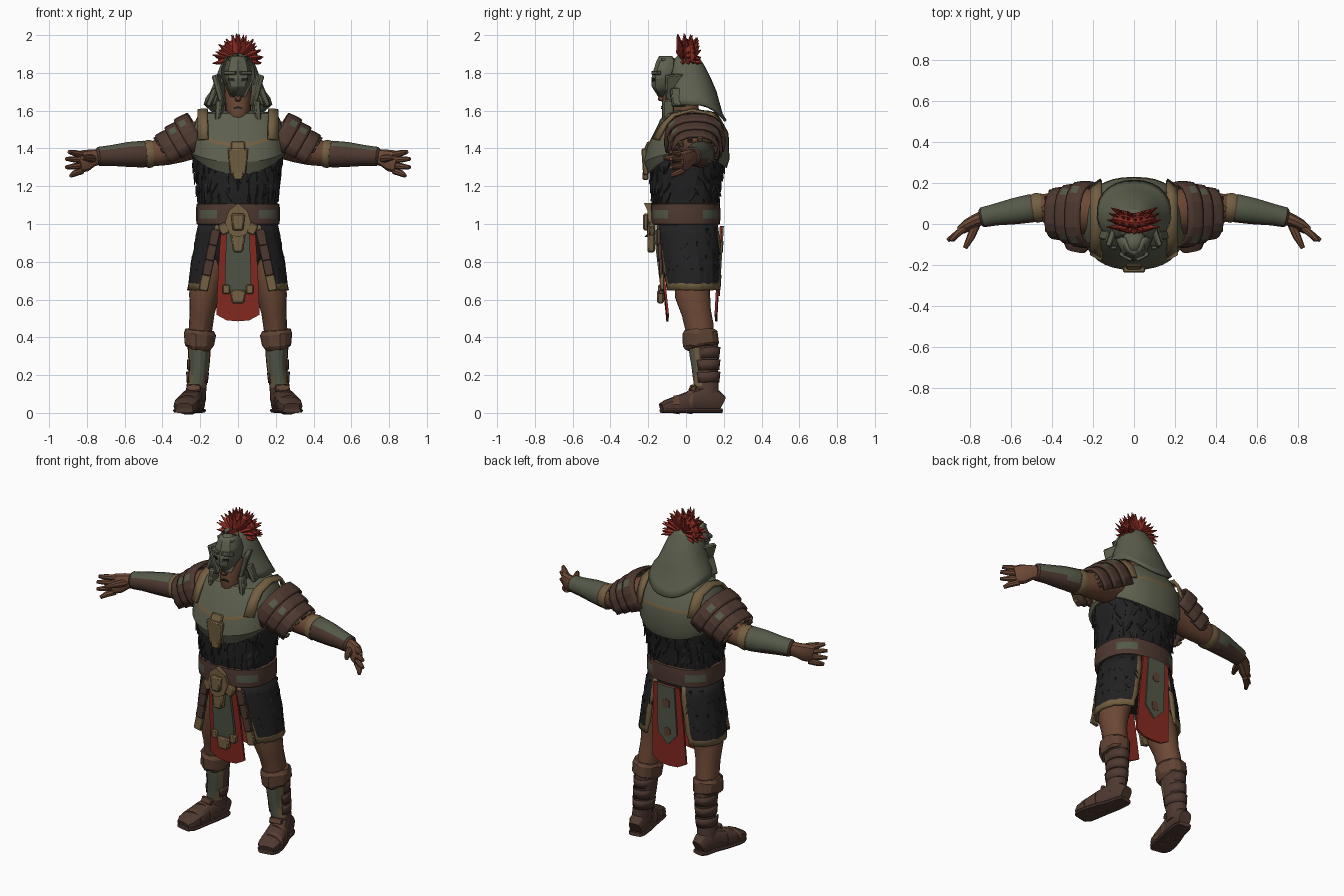
import bpy, bmesh, random
from math import sin, cos, tau, radians, copysign
from mathutils import Vector, Matrix

random.seed(4)
if "Cube" in bpy.data.objects:
    bpy.data.objects.remove(bpy.data.objects["Cube"], do_unlink=True)


def material(name, r, g, b):
    mat = bpy.data.materials.new(name)
    mat.use_nodes = True
    mat.diffuse_color = (r, g, b, 1)
    shader = next(n for n in mat.node_tree.nodes if n.type == 'BSDF_PRINCIPLED')
    shader.inputs["Base Color"].default_value = (r, g, b, 1)
    return mat


SKIN = material("brown skin", .15, .065, .036)
STEEL = material("grey green steel", .108, .116, .076)
PATINA = material("dark green patina", .088, .1, .066)
LEATHER = material("dark leather", .076, .04, .03)
TAN = material("tan leather", .115, .055, .033)
BRONZE = material("dull bronze", .17, .115, .053)
BLACK = material("black fur", .0155, .0155, .0165)
RED = material("red cloth", .25, .024, .016)


def finish(name, bm, mats, mirror=False, solid=0, bevel=0, angle=30):
    """Turn a bmesh into an object with its modifiers."""
    for f in bm.faces:
        f.smooth = True
    mesh = bpy.data.meshes.new(name)
    bm.to_mesh(mesh)
    bm.free()
    mesh.set_sharp_from_angle(angle=radians(angle))
    for m in mats:
        mesh.materials.append(m)
    obj = bpy.data.objects.new(name, mesh)
    bpy.context.scene.collection.objects.link(obj)
    if solid:
        mod = obj.modifiers.new("Thickness", 'SOLIDIFY')
        mod.thickness, mod.offset = solid, 0
    if bevel:
        mod = obj.modifiers.new("Bevel", 'BEVEL')
        mod.width, mod.segments = bevel, 1
    if mirror:
        obj.modifiers.new("Mirror", 'MIRROR')


def skin_rows(name, rows, mats, closed=True, rule=None, jitter=0, **kw):
    """Bridge rows of points; rule(centre, normal, row, column) picks a material."""
    bm = bmesh.new()
    wobble = lambda: Vector([random.uniform(-jitter, jitter) for _ in range(3)])
    vs = [[bm.verts.new(Vector(p) + wobble()) for p in row] for row in rows]
    n, tags = len(rows[0]), []
    for i in range(len(rows) - 1):
        for j in range(n if closed else n - 1):
            k = (j + 1) % n
            tags.append((bm.faces.new((vs[i][j], vs[i][k], vs[i + 1][k], vs[i + 1][j])), i, j))
    if closed:
        for row in (vs[0], vs[-1]):
            tags.append((bm.faces.new(row), -1, 0))
    bmesh.ops.recalc_face_normals(bm, faces=bm.faces[:])
    if rule:
        for f, i, j in tags:
            f.material_index = int(rule(f.calc_center_median(), f.normal, i, j))
    finish(name, bm, mats, **kw)


def angles(n, a0, a1):
    full = abs(a1 - a0 - tau) < .001
    return [a0 + (a1 - a0) * j / n for j in range(n if full else n + 1)]


def power(v, p):
    return copysign(abs(v) ** (2 / p), v)


def ring(rx, front, back, z, n=28, p=2.4, a0=0, a1=tau):
    """Level oval; z may depend on the angle."""
    mid, half = (front + back) / 2, (back - front) / 2
    return [(rx * power(cos(a), p), mid + half * power(sin(a), p), z(a) if callable(z) else z)
            for a in angles(n, a0, a1)]


def tube(points, ref=(0, 1, 0), n=14, p=2, a0=0, a1=tau):
    """Ovals (x, y, z, radius across, radius along ref) square to a path."""
    rows, cs = [], [Vector(q[:3]) for q in points]
    for i, q in enumerate(points):
        t = (cs[min(i + 1, len(cs) - 1)] - cs[max(i - 1, 0)]).normalized()
        a = t.cross(Vector(ref)).normalized()
        b = a.cross(t)
        rows.append([cs[i] + a * q[3] * power(cos(u), p) + b * q[-1] * power(sin(u), p)
                     for u in angles(n, a0, a1)])
    return rows


def plate(name, outline, depth, thick, mat, both=True, **kw):
    """Flat shape in x and z, depth(x, z) giving y; outlines given for one half if both."""
    pts = outline + [(-x, z) for x, z in reversed(outline) if x] if both else outline
    skin_rows(name, [[(x, depth(x, z) + s, z) for x, z in pts] for s in (0, thick)], [mat], **kw)


def block(name, centre, size, mat, turn=(0, 0, 0), taper=1, **kw):
    """Bevelled box whose lower end is scaled by taper."""
    bm = bmesh.new()
    bmesh.ops.create_cube(bm, size=1)
    for v in bm.verts:
        k = taper if v.co.z < 0 else 1
        v.co = Vector((v.co.x * size[0] * k, v.co.y * size[1], v.co.z * size[2]))
    for axis, deg in zip("XYZ", turn):
        bmesh.ops.rotate(bm, verts=bm.verts, matrix=Matrix.Rotation(radians(deg), 3, axis))
    bmesh.ops.translate(bm, verts=bm.verts, vec=centre)
    finish(name, bm, [mat], bevel=min(size) * .2, **kw)


def spike(bm, base, way, length, width):
    """Pointed four-sided tuft."""
    turn = way.to_track_quat('Z', 'Y').to_matrix().to_4x4()
    bmesh.ops.create_cone(bm, segments=4, radius1=width, radius2=.002, depth=length, cap_ends=True,
                          matrix=Matrix.Translation(base + way * length / 2) @ turn)


def fur_tufts(name, rows, **kw):
    """Short locks hanging from the points of a fur surface."""
    bm = bmesh.new()
    for x, y, z in (p for row in rows for p in row[1:-1]):
        side = Vector((x, y, 0)).normalized()
        way = side * .2 + Vector((-y, x, 0)) * random.uniform(-3, 3) - Vector((0, 0, 1))
        spike(bm, Vector((x, y, z + random.uniform(0, .04))) - side * .01, way.normalized(), .065, .017)
    finish(name, bm, [BLACK], **kw)


# Torso, hips and belt
tunic = [ring(*r) for r in (
    (.195, -.16, .165, 1.02), (.205, -.175, .17, 1.09), (.212, -.18, .175, 1.15), (.22, -.185, .183, 1.2),
    (.23, -.19, .193, 1.26), (.238, -.193, .203, 1.32), (.24, -.19, .2, 1.4), (.2, -.14, .17, 1.48))]
skin_rows("fur_tunic", tunic, [BLACK], jitter=.006, angle=12)
fur_tufts("tunic_tufts", tunic[2:6])
skin_rows("hips", [ring(.14, -.08, .13, .78), ring(.185, -.12, .15, .86), ring(.19, -.15, .16, 1.03)], [BLACK])
skin_rows("belt", [ring(*r) for r in (
    (.205, -.17, .17, .995), (.22, -.185, .18, 1.0), (.222, -.187, .182, 1.03), (.222, -.187, .182, 1.075),
    (.22, -.185, .18, 1.105), (.205, -.17, .17, 1.11))], [LEATHER, PATINA],
    rule=lambda c, n, i, j: i == 2 and (j % 7) in (2, 3, 4))

# Breastplate with a thin bronze seam and shoulder straps
hem = lambda a: 1.365 - .1 * max(0, -sin(a)) ** 2 - .07 * max(0, sin(a)) ** 2
seam = lambda up: lambda a: 1.46 + up - .05 * max(0, -sin(a)) ** 4 + .01 * max(0, sin(a))
skin_rows("breastplate", [ring(*r, n=36) for r in (
    (.246, -.2, .215, hem), (.254, -.224, .23, lambda a: hem(a) / 2 + .695), (.248, -.205, .226, seam(0)),
    (.245, -.197, .222, seam(.018)), (.222, -.135, .185, 1.555), (.205, -.11, .165, 1.585), (.1, -.06, .12, 1.6))],
    [STEEL, BRONZE], rule=lambda c, n, i, j: i == 2 or (i == 1 and abs(n.x) > .9))
skin_rows("shoulder_straps", [[(.16, y * 1.2, z), (.212, y, z - .004)] for y, z in (
    (-.145, 1.45), (-.105, 1.53), (-.06, 1.58), (.03, 1.605), (.125, 1.585), (.155, 1.54), (.18, 1.46))],
    [BRONZE], closed=False, solid=.016, mirror=True)
block("chest_ornament", (0, -.217, 1.33), (.11, .03, .14), BRONZE, (4, 0, 0), .75)
block("chest_ornament_cap", (0, -.2, 1.41), (.075, .03, .05), BRONZE, (-25, 0, 0))
block("chest_ornament_drop", (0, -.214, 1.255), (.065, .03, .045), BRONZE, taper=.7)

# Fur skirt, split front and back, with bronze border
skirt = [ring(rx, front, back, z, 18, 2.4, radians(f), radians(b)) for z, rx, front, back, f, b in (
    (1.01, .2, -.16, .17, -68, 70), (.94, .215, -.155, .18, -64, 69), (.87, .228, -.15, .185, -60, 68),
    (.8, .24, -.145, .188, -56, 66), (.73, .25, -.138, .19, -52, 64), (.685, .257, -.132, .19, -50, 62),
    (.65, .26, -.13, .192, -49, 61))]
skin_rows("fur_skirt", skirt, [BLACK, BRONZE], closed=False, mirror=True, solid=.015, jitter=.003, angle=12,
          rule=lambda c, n, i, j: i == 5 or j in (0, 17))
fur_tufts("skirt_tufts", skirt[1:5], mirror=True)
for k in range(4):
    block(f"skirt_edge_plate_{k + 1}", (.125 + .017 * k, -.145 + .006 * k, .93 - .08 * k), (.05, .022, .088),
          BRONZE if k == 3 else LEATHER, (0, -12, 0), mirror=True)

# Loin cloths with green panels, front and back
cloth = [(0, .485), (.06, .49), (.115, .52), (.105, .75), (.09, .99)]
lean = lambda x, z: -.105 - .12 * max(0, z - .55) + .2 * x * x
rear = lambda x, z: .155 + .06 * max(0, z - .55) - .3 * x * x
plate("front_cloth", cloth, lean, .012, RED)
plate("back_cloth", cloth, rear, .012, RED)
plate("front_panel", [(0, .62), (.065, .64), (.07, .72), (.06, .97)], lambda x, z: lean(x, z) - .018, .016, PATINA)
plate("back_panel", [(0, .62), (.065, .69), (.058, .99)], lambda x, z: rear(x, z) + .01, .01, PATINA)
for k, z in enumerate((.7, .88)):
    plate(f"back_panel_stud_{k + 1}", [(0, z - .03), (.022, z - .02), (.022, z + .02), (0, z + .03)],
          lambda x, h: rear(x, h) + .016, .006, TAN)
block("panel_weight", (0, -.135, .615), (.085, .035, .07), BRONZE, taper=.75)
block("panel_side_weight", (.062, -.132, .655), (.04, .03, .05), BRONZE, mirror=True)

# Buckle stack
plate("buckle", [(0, .93), (.045, .945), (.068, 1.01), (.05, 1.07), (0, 1.11)],
      lambda x, z: -.222 + .35 * abs(x), .04, BRONZE)
block("buckle_boss", (0, -.207, 1.01), (.075, .04, .09), BRONZE, taper=.75)
block("buckle_wing", (.075, -.18, .975), (.05, .03, .06), BRONZE, (0, 25, 0), mirror=True)
block("buckle_drop", (0, -.185, .9), (.08, .04, .1), BRONZE, taper=.65)

# Legs, greaves and boots
skin_rows("thighs", tube([(.105, .03, .9, .085, .1), (.15, .035, .75, .088, .1), (.18, .035, .62, .08, .095),
                          (.19, .055, .53, .066, .08), (.197, .07, .46, .063, .078), (.205, .08, .38, .06, .07)]),
          [SKIN], mirror=True)
skin_rows("knee_cuffs", tube([(.21, .083, .345, .065, .085), (.208, .08, .36, .078, .094), (.204, .075, .42, .084, .093),
                              (.202, .074, .44, .074, .084)], n=18), [TAN], mirror=True, jitter=.005, angle=15)
skin_rows("greaves", tube([(.225, .11, .07, .055, .065), (.22, .108, .14, .053, .066), (.21, .102, .2, .052, .068),
                           (.205, .1, .26, .055, .074), (.205, .096, .32, .06, .08), (.206, .09, .37, .06, .078)],
                          n=18), [LEATHER, PATINA, BRONZE], mirror=True, angle=20,
          rule=lambda c, n, i, j: 0 if i < 1 or n.y > -.3 else 2 if n.y > -.45 or i == 1 and n.y > -.8 else 1)
for k, z in enumerate((.16, .225, .29)):
    x = .216 - .004 * k
    skin_rows(f"leg_wrap_{k + 1}", tube([(x, .105, z, .054, .069), (x - .002, .103, z + .055, .058, .077)],
                                       a0=radians(-35), a1=radians(215)),
              [LEATHER], closed=False, solid=.005, mirror=True)
block("ankle_plate", (.235, .035, .13), (.075, .025, .035), TAN, (-20, 0, 10), mirror=True)
foot = [(.215, .188, .045, .036, .045), (.22, .16, .06, .048, .06), (.232, .09, .07, .053, .07),
        (.253, .02, .057, .06, .057), (.27, -.05, .044, .066, .044), (.278, -.1, .035, .064, .035),
        (.284, -.13, .026, .045, .026)]
up = (0, 0, 1)
skin_rows("boots", tube(foot, up, 14, 2.8), [LEATHER], mirror=True)
skin_rows("soles", tube([(x, y, .012, w + .003, .012) for x, y, _, w, _ in foot], up, 12, 4), [LEATHER], mirror=True)
for k in (3, 4):
    x, y, z, w, h = foot[k]
    skin_rows(f"boot_strap_{k}", tube([(x, y + .015, z, w + .004, h + .009), (x, y - .015, z, w + .004, h + .004)], up),
              [TAN], mirror=True)

# Arms, bracers and hands
skin_rows("upper_arms", tube([(.17, .055, 1.45, .1, .11), (.26, .065, 1.44, .1, .115), (.33, .075, 1.41, .09),
                              (.39, .08, 1.385, .076), (.45, .08, 1.372, .066), (.52, .075, 1.37, .06)]),
          [SKIN], mirror=True)
skin_rows("bracers", tube([(.47, .08, 1.37, .062), (.5, .077, 1.37, .071), (.58, .063, 1.368, .066),
                           (.68, .045, 1.362, .054), (.74, .032, 1.358, .05), (.75, .03, 1.357, .04)]),
          [LEATHER, PATINA], mirror=True, rule=lambda c, n, i, j: 0 < i < 4 and n.z + .8 * n.y > .25)
skin_rows("elbow_bands", tube([(.45, .08, 1.372, .07), (.475, .079, 1.371, .075), (.49, .077, 1.37, .07)]),
          [BRONZE], mirror=True)
skin_rows("palms", tube([(.73, .034, 1.357, .04, .036), (.77, .018, 1.35, .046, .032), (.81, -.005, 1.335, .058, .03),
                         (.845, -.03, 1.325, .055, .022)], n=10), [SKIN], mirror=True)
for k, (tip_z, reach) in enumerate(((1.382, .895), (1.345, .91), (1.3, .91), (1.255, .885))):
    root = 1.368 - .029 * k
    skin_rows(f"fingers_{k + 1}", tube([(.825, -.018, root, .017), (.865, -.05, (root + tip_z) / 2, .017),
                                        (reach, -.08, tip_z, .01)], n=8), [SKIN], mirror=True)
skin_rows("thumbs", tube([(.77, .0, 1.345, .022), (.795, -.06, 1.35, .02), (.825, -.118, 1.35, .011)], up, 8),
          [SKIN], mirror=True)

# Tiered shoulder guards with a ragged fringe
start, along = Vector((.2, .045, 1.47)), Vector((.86, .03, -.5))
for k in range(3):
    tier = [(*(start + along * (.064 * k + s)), .133 - .011 * k + g, .154 - .017 * k + g)
            for s, g in ((0, -.004), (.03, 0), (.065, .002), (.08, 0))]
    skin_rows(f"shoulder_tier_{k + 1}", tube(tier, n=12, p=2.4, a0=radians(-112), a1=radians(112)),
              [LEATHER, PATINA], closed=False, solid=.016, mirror=True, angle=15,
              rule=lambda c, n, i, j: i == 1 and k < 2 and j in (3, 8))
for k in range(8):
    a = radians(-100 + 28 * k)
    p = start + along * .215 + Vector((.5 * cos(a), 0, .86 * cos(a))) * .1 + Vector((0, .11 * sin(a), 0))
    block(f"shoulder_fringe_{k + 1}", p, (.02, .028, .03), (BRONZE, LEATHER)[k % 2], (0, 30, 0), .5, mirror=True)

# Neck and face
skin_rows("neck", tube([(0, .03, 1.5, .08), (0, 0, 1.6, .07), (0, -.01, 1.68, .07)]), [SKIN])
skin_rows("face", [ring(*r, n=16) for r in (
    (.03, -.115, -.05, 1.535), (.052, -.128, .02, 1.56), (.066, -.128, .05, 1.61), (.073, -.125, .06, 1.68),
    (.075, -.11, .06, 1.77), (.05, -.07, .04, 1.85))], [SKIN])
block("nose", (0, -.13, 1.675), (.03, .03, .05), SKIN, (-15, 0, 0))
plate("mouth", [(0, 1.612), (.022, 1.608), (.024, 1.616), (0, 1.624)], lambda x, z: -.134 + .2 * abs(x), .008, BLACK)

# Bell-shaped helmet with neck guard
brim = lambda a: 1.63 - .085 * max(0, sin(a)) ** 2
bell = [ring(*r, 20, 2.2, radians(-48), radians(228)) for r in (
    (.176, -.1, .21, brim), (.166, -.1, .188, lambda a: brim(a) + .035), (.14, -.1, .155, 1.7), (.112, -.1, .125, 1.77),
    (.09, -.09, .095, 1.83), (.066, -.07, .066, 1.875), (.035, -.045, .04, 1.893), (.004, -.01, .01, 1.896))]
skin_rows("helmet", bell, [STEEL], closed=False, solid=.014, angle=20)

# Protruding visor with eye slots, brow and cheek guards
visor = [[(-w, yb, z), (-w * .55, yf + .018, z), (0, yf, z), (w * .55, yf + .018, z), (w, yb, z)]
         for z, w, yf, yb in ((1.675, .035, -.14, -.12), (1.73, .06, -.175, -.105), (1.77, .08, -.176, -.085),
                              (1.82, .082, -.163, -.07), (1.86, .066, -.15, -.065), (1.885, .045, -.138, -.07))]
skin_rows("visor", visor, [STEEL], closed=False, solid=.014, angle=15)
skin_rows("visor_top", [[(x, y, 1.88 - .2 * abs(x) + h) for x in (-.05, 0, .05)]
                        for y, h in ((-.13, 0), (-.085, 0), (-.04, -.02))], [STEEL], closed=False, solid=.016)
block("visor_brow", (.04, -.158, 1.8), (.07, .025, .022), STEEL, (0, 0, 28), mirror=True)
plate("eye_slots", [(.018, 1.755), (.05, 1.76), (.05, 1.772), (.02, 1.772)],
      lambda x, z: -.189 + .45 * x, .009, BLACK, both=False, mirror=True)
block("cheek_guards", (.09, -.06, 1.71), (.03, .1, .17), STEEL, (6, 14, 20), .9, mirror=True)
block("cheek_flaps", (.1, -.095, 1.59), (.035, .06, .13), STEEL, (0, -5, 15), .7, mirror=True)
block("helmet_flaps", (.132, -.04, 1.67), (.03, .08, .1), STEEL, (0, -22, 15), .95, mirror=True)

# Fan crest of pointed tufts swept to the back
crest = bmesh.new()
for layer in range(4):
    for k in range(13):
        a = radians(-102 + 17 * k + random.uniform(-5, 5))
        out = Vector((sin(a), .17 * layer - .2 + .25 * abs(sin(a)), cos(a))).normalized()
        base = Vector((0, -.02 + .012 * layer, 1.872)) + out * .035
        spike(crest, base, out, random.uniform(.085, .103), .026)
finish("crest", crest, [RED])
skin_rows("crest_base", tube([(.077 * sin(a), .005 + .02 * abs(sin(a)), 1.872 + .077 * cos(a), .03, .03)
                              for a in angles(12, -1.7, 1.7)], n=8), [RED])
